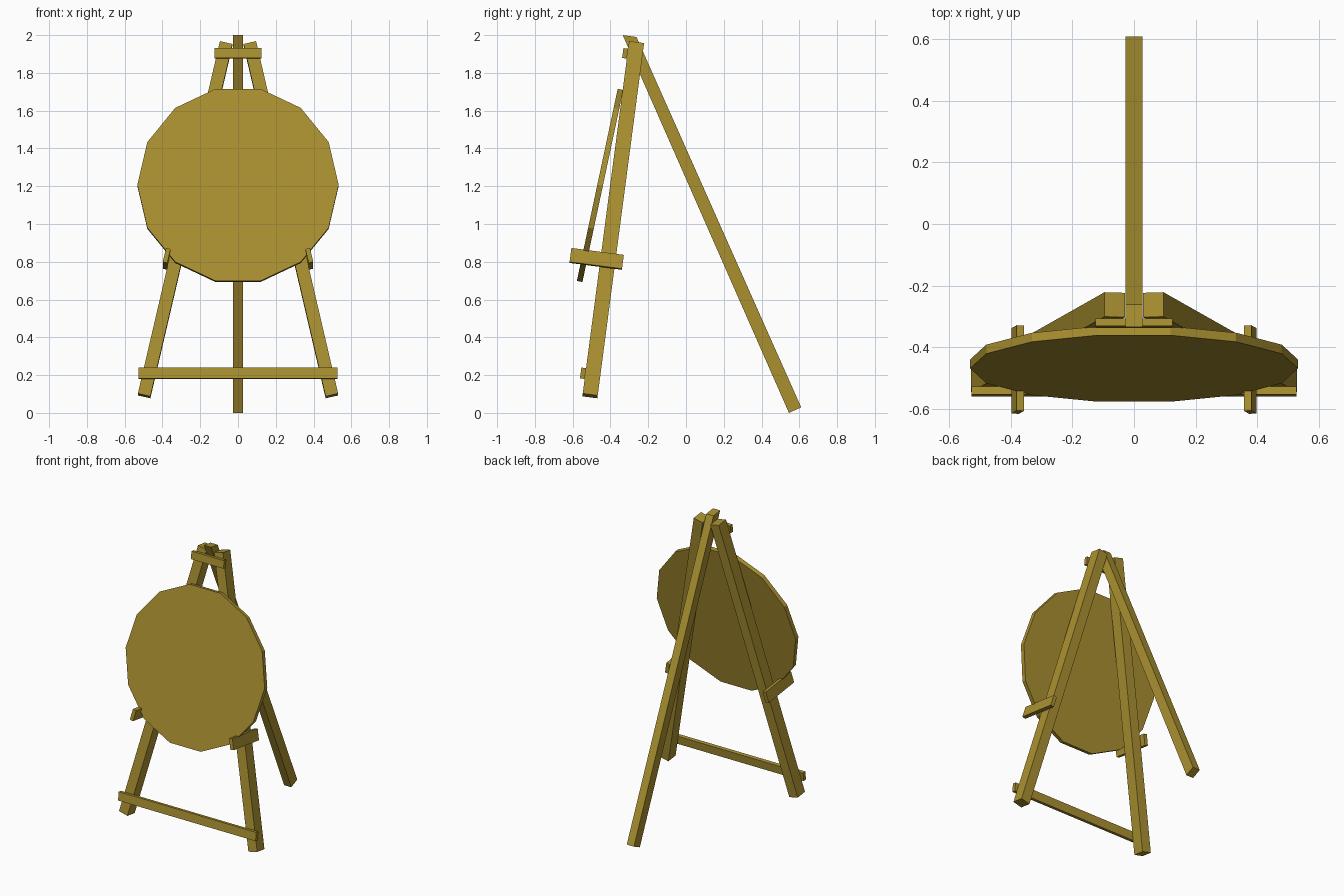
import bpy, bmesh
from math import radians
from mathutils import Matrix

if "Cube" in bpy.data.objects:
    bpy.data.objects.remove(bpy.data.objects["Cube"])

wood = bpy.data.materials.new("wood")
wood.diffuse_color = (0.40, 0.28, 0.03, 1)
wood.use_nodes = True
wood.node_tree.nodes["Principled BSDF"].inputs["Base Color"].default_value = wood.diffuse_color


def finish(name, bm, mirror=False):
    bmesh.ops.recalc_face_normals(bm, faces=bm.faces)
    mesh = bpy.data.meshes.new(name)
    bm.to_mesh(mesh)
    bm.free()
    mesh.materials.append(wood)
    ob = bpy.data.objects.new(name, mesh)
    bpy.context.collection.objects.link(ob)
    if mirror:
        ob.modifiers.new("mirror", 'MIRROR')
    return ob


def box(name, size, centre, frame, mirror=False):
    bm = bmesh.new()
    m = frame @ Matrix.Translation(centre) @ Matrix.Diagonal((*size, 1))
    bmesh.ops.create_cube(bm, size=1, matrix=m)
    return finish(name, bm, mirror)


# Leaning plane of the front frame, and the splayed leg inside it
front = Matrix.Translation((0, -0.508, 0.09)) @ Matrix.Rotation(radians(-7.5), 4, 'X')
splay = front @ Matrix.Translation((0.497, 0, 0)) @ Matrix.Rotation(radians(-13), 4, 'Y')

# Front legs with support pegs on their outer sides
LEG = 1.931
box("front_leg", (0.068, 0.08, LEG), (0, 0, LEG / 2), splay, True)
box("support_peg", (0.025, 0.28, 0.076), (0.0465, -0.06, 0.732), splay, True)

# Crossbars on the front faces of the legs
box("bottom_crossbar", (1.055, 0.025, 0.058), (0, -0.0525, 0.114), front)
box("top_crossbar", (0.25, 0.025, 0.053), (0, -0.0525, 1.822), front)

# Back leg: side profile with an angled top cut, extruded across x
bm = bmesh.new()
profile = [(0.545, 0.0), (0.61, 0.029), (-0.262, 1.99), (-0.335, 2.0)]
face = bm.faces.new([bm.verts.new((-0.0275, y, z)) for y, z in profile])
ext = bmesh.ops.extrude_face_region(bm, geom=[face])["geom"]
bmesh.ops.translate(bm, vec=(0.055, 0, 0),
                    verts=[v for v in ext if isinstance(v, bmesh.types.BMVert)])
finish("back_leg", bm)

# Fourteen-sided board, leaning on the legs (first vertex turned onto the x axis)
bm = bmesh.new()
bmesh.ops.create_cone(bm, cap_ends=True, segments=14, radius1=0.533, radius2=0.533, depth=0.03,
                      matrix=Matrix.Translation((0, -0.455, 1.204))
                      @ Matrix.Rotation(radians(90 - 12), 4, 'X')
                      @ Matrix.Rotation(radians(90), 4, 'Z'))
finish("round_board", bm)
